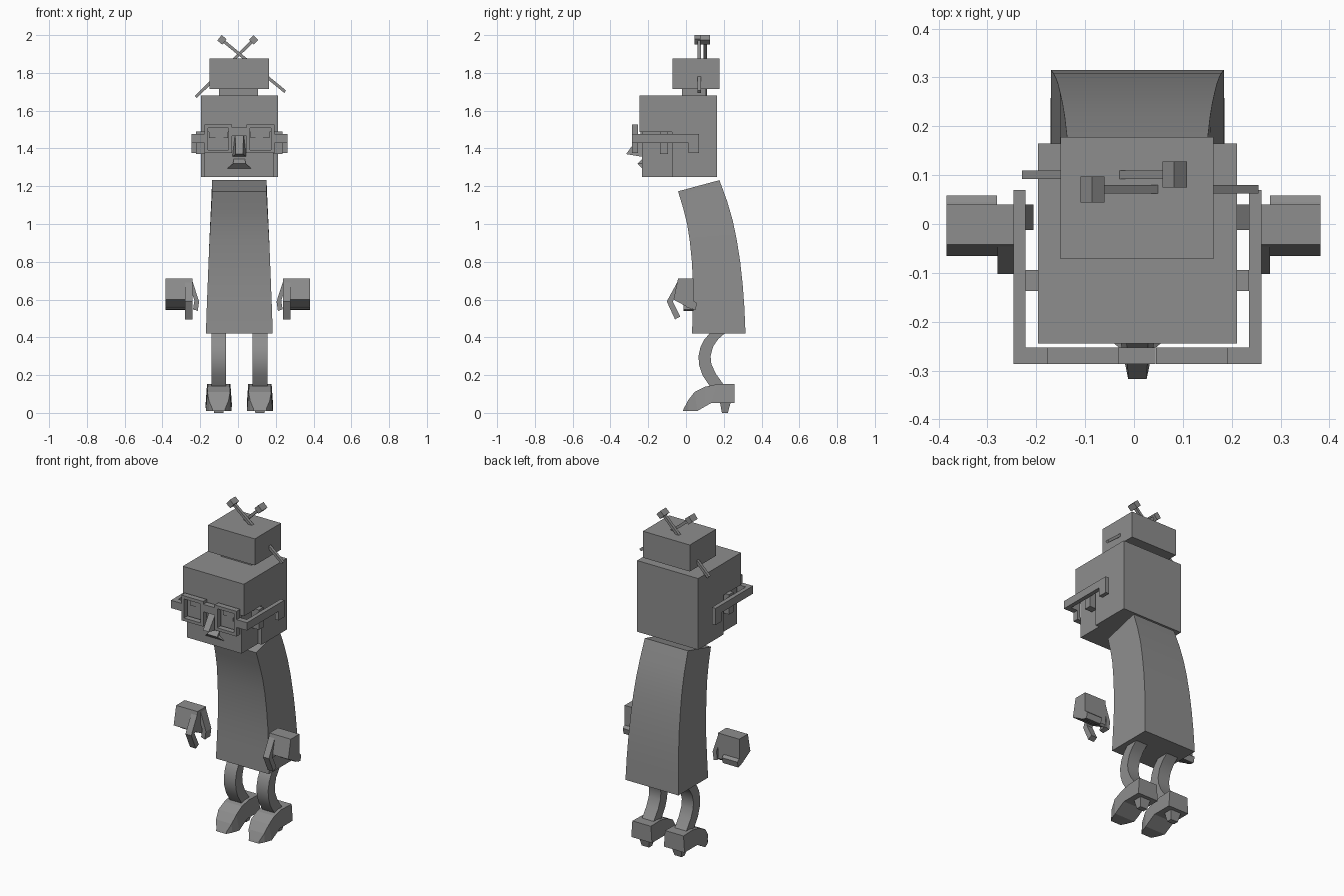
import bpy, bmesh, math
from mathutils import Vector, Matrix

grey = bpy.data.materials.new("plain grey")
grey.diffuse_color = (0.27, 0.27, 0.27, 1)
C = 0.007      # centre line of the figure
HAND_C = -0.001


def finish(name, bm, smooth=False):
    bmesh.ops.recalc_face_normals(bm, faces=bm.faces)
    me = bpy.data.meshes.new(name)
    bm.to_mesh(me)
    bm.free()
    me.materials.append(grey)
    ob = bpy.data.objects.new(name, me)
    bpy.context.collection.objects.link(ob)
    if smooth:
        bpy.ops.object.select_all(action='DESELECT')
        ob.select_set(True)
        bpy.context.view_layer.objects.active = ob
        bpy.ops.object.shade_smooth_by_angle(angle=math.radians(30))
    return ob


def box(name, x, y, z):
    bm = bmesh.new()
    bmesh.ops.create_cube(bm, size=1)
    for v in bm.verts:
        v.co = [r[0] + (r[1] - r[0]) * (c + 0.5) for r, c in zip((x, y, z), v.co)]
    return finish(name, bm)


def prism(name, pts, lo, hi, axis='x', smooth=False):
    """Extrude a profile; axis x takes (y, z) points, axis y takes (x, z)."""
    bm = bmesh.new()
    rings = []
    for d in (lo, hi):
        rings.append([bm.verts.new((d, a, b) if axis == 'x' else (a, d, b)) for a, b in pts])
    bm.faces.new(rings[0])
    bm.faces.new(rings[1])
    for i in range(len(pts)):
        j = (i + 1) % len(pts)
        bm.faces.new((rings[0][i], rings[0][j], rings[1][j], rings[1][i]))
    return finish(name, bm, smooth)


def loft(name, sections, cx, smooth=False):
    """Skin four-sided sections: (y, z, half width) of one edge, then of the other."""
    bm = bmesh.new()
    rings = []
    for (y0, z0, w0), (y1, z1, w1) in sections:
        rings.append([bm.verts.new(p) for p in ((cx - w0, y0, z0), (cx + w0, y0, z0),
                                                (cx + w1, y1, z1), (cx - w1, y1, z1))])
    bm.faces.new(rings[0])
    bm.faces.new(rings[-1])
    for a, b in zip(rings, rings[1:]):
        for i in range(4):
            j = (i + 1) % 4
            bm.faces.new((a[i], a[j], b[j], b[i]))
    return finish(name, bm, smooth)


def span(side, a, b, c=C):
    """Range a..b measured outward from the centre line on one side."""
    return tuple(sorted((c + side * a, c + side * b)))


# Dress: bent and tapering to the neck
front = [(0.032, 0.42), (0.036, 0.56), (0.037, 0.68), (0.031, 0.80), (0.020, 0.91),
         (0.006, 1.00), (-0.014, 1.08), (-0.042, 1.173)]
back = [(0.315, 0.42), (0.309, 0.56), (0.300, 0.68), (0.287, 0.80), (0.268, 0.92),
        (0.247, 1.02), (0.218, 1.12), (0.177, 1.232)]
dress = []
for i, (f, b) in enumerate(zip(front, back)):
    w = 0.177 - 0.033 * i / 7
    dress.append(((*f, w), (*b, w)))
loft("dress", dress, C, True)

# Head: face, hair, bun
box("face", (-0.177, 0.187), (-0.232, 0.0), (1.25, 1.52))
box("hair_top", (-0.197, 0.211), (-0.245, 0.165), (1.487, 1.68))
box("hair_back", (-0.197, 0.211), (-0.075, 0.165), (1.25, 1.487))
box("bun_neck", (-0.10, 0.106), (-0.02, 0.105), (1.675, 1.72))
box("bun", (-0.15, 0.163), (-0.072, 0.178), (1.715, 1.875))
loft("nose", [((-0.245, 1.47, 0.022), (-0.225, 1.47, 0.024)),
              ((-0.317, 1.37, 0.019), (-0.225, 1.355, 0.038))], C)
loft("upper_lip", [((-0.230, 1.345, 0.03), (-0.225, 1.345, 0.03)),
                   ((-0.257, 1.32, 0.033), (-0.225, 1.32, 0.033)),
                   ((-0.232, 1.295, 0.063), (-0.225, 1.295, 0.063))], C)

# Needles with square knobs pushed through the bun
for name, a, b in (("needle_front", (-0.085, 0.071, 1.975), (0.25, 0.071, 1.70)),
                   ("needle_back", (0.083, 0.101, 1.975), (-0.224, 0.101, 1.672))):
    a, b = Vector(a), Vector(b)
    d = b - a
    turn = Matrix.Rotation(math.atan2(d.x, d.z), 4, 'Y')
    for part, pos, size in (("", (a + b) / 2, (0.016, 0.018, d.length)),
                            ("_knob", a, (0.037, 0.053, 0.034))):
        bm = bmesh.new()
        bmesh.ops.create_cube(bm, size=1, matrix=Matrix.Translation(pos) @ turn @ Matrix.Diagonal((*size, 1)))
        finish(name + part, bm)

# Glasses, eyes and ears
gy = (-0.287, -0.253)
box("glasses_bridge", (-0.034, 0.044), gy, (1.465, 1.51))
for s, n in ((-1, "left"), (1, "right")):
    box("glasses_rim_top_" + n, span(s, 0.038, 0.185), gy, (1.508, 1.527))
    box("glasses_rim_bottom_" + n, span(s, 0.038, 0.185), gy, (1.375, 1.393))
    box("glasses_rim_inner_" + n, span(s, 0.038, 0.056), gy, (1.393, 1.508))
    box("glasses_rim_outer_" + n, span(s, 0.167, 0.185), gy, (1.393, 1.508))
    box("glasses_hinge_" + n, span(s, 0.185, 0.229), gy, (1.43, 1.477))
    prism("glasses_arm_" + n, [(-0.287, 1.43), (-0.287, 1.477), (0.07, 1.477), (0.07, 1.376),
                               (0.014, 1.376), (0.014, 1.43)], *span(s, 0.229, 0.254))
    box("ear_" + n, span(s, 0.17, 0.229), (-0.137, -0.094), (1.37, 1.49))
    box("eyelid_" + n, span(s, 0.06, 0.16), (-0.241, -0.23), (1.455, 1.49))
    box("pupil_" + n, span(s, 0.085, 0.125), (-0.237, -0.23), (1.43, 1.46))

# Hands
for s, n in ((-1, "left"), (1, "right")):
    prism("palm_" + n, [(0.04, 0.712), (-0.042, 0.712), (-0.066, 0.60), (0.03, 0.548), (0.04, 0.56)],
          *span(s, 0.24, 0.383, HAND_C))
    prism("curled_fingers_" + n, [(0.0, 0.60), (0.045, 0.592), (0.058, 0.58), (0.05, 0.545), (0.0, 0.56)],
          *span(s, 0.28, 0.383, HAND_C))
    prism("forefinger_" + n, [(-0.035, 0.712), (-0.102, 0.59), (-0.058, 0.495), (-0.03, 0.51),
                              (-0.07, 0.59), (-0.035, 0.66)], *span(s, 0.24, 0.279, HAND_C))
    thumb = [(0.245, 0.712), (0.205, 0.59), (0.212, 0.54), (0.237, 0.548), (0.230, 0.595), (0.245, 0.64)]
    prism("thumb_" + n, [(HAND_C + s * x, z) for x, z in thumb], -0.012, 0.04, 'y')

# Bowed legs and heeled shoes
outer = [(0.130, 0.425), (0.098, 0.39), (0.077, 0.35), (0.066, 0.30), (0.070, 0.25), (0.087, 0.20), (0.130, 0.135)]
inner = [(0.210, 0.425), (0.170, 0.39), (0.143, 0.35), (0.130, 0.30), (0.134, 0.26), (0.156, 0.21), (0.210, 0.135)]
for s, n in ((-1, "left"), (1, "right")):
    cx = C + s * 0.109
    prism("leg_" + n, outer + inner[::-1], cx - 0.039, cx + 0.039, 'x', True)
    loft("shoe_" + n, [((-0.017, 0.010, 0.034), (-0.012, 0.022, 0.034)),
                       ((0.015, 0.010, 0.052), (0.010, 0.065, 0.052)),
                       ((0.060, 0.010, 0.068), (0.045, 0.110, 0.060)),
                       ((0.100, 0.033, 0.069), (0.100, 0.138, 0.058)),
                       ((0.135, 0.053, 0.069), (0.165, 0.152, 0.058)),
                       ((0.258, 0.053, 0.069), (0.258, 0.152, 0.062))], cx)
    loft("heel_" + n, [((0.180, 0.055, 0.035), (0.236, 0.055, 0.035)),
                       ((0.190, 0.0, 0.024), (0.222, 0.0, 0.024))], cx)
